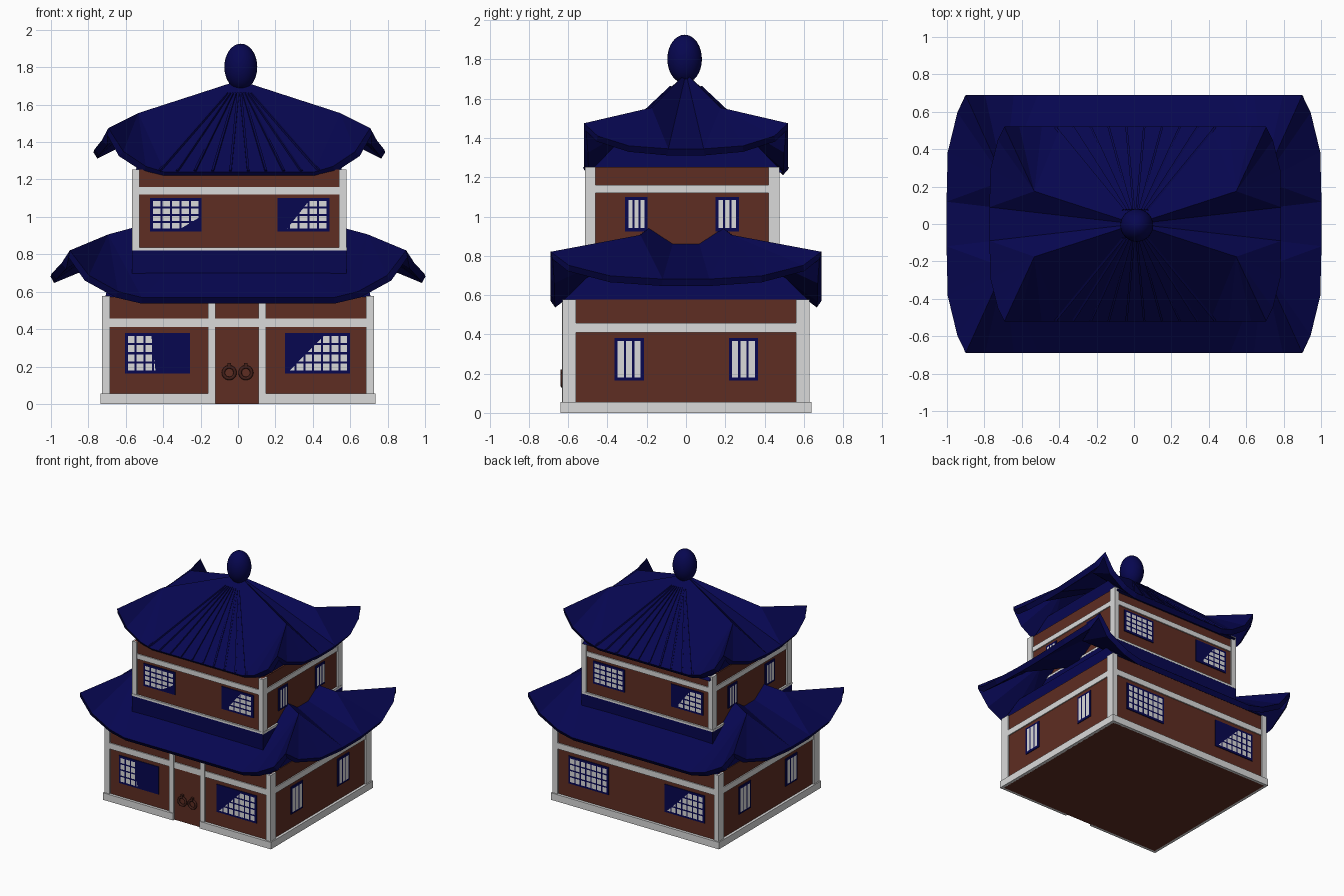
import bpy, bmesh, math
from mathutils import Matrix, Vector

if "Cube" in bpy.data.objects:
    bpy.data.objects.remove(bpy.data.objects["Cube"])


def material(name, rgb):
    m = bpy.data.materials.new(name)
    m.diffuse_color = (*rgb, 1)
    m.use_nodes = True
    m.node_tree.nodes["Principled BSDF"].inputs["Base Color"].default_value = m.diffuse_color
    return m


NAVY = material("navy", (0.002, 0.002, 0.08))
BROWN = material("red brown", (0.112, 0.026, 0.016))
WHITE = material("off white", (0.70, 0.70, 0.70))
DARK = material("dark brown", (0.055, 0.014, 0.01))


def finish(bm, name, mat):
    me = bpy.data.meshes.new(name)
    bm.to_mesh(me)
    bm.free()
    me.materials.append(mat)
    ob = bpy.data.objects.new(name, me)
    bpy.context.collection.objects.link(ob)
    return ob


def box(name, mat, x0, x1, y0, y1, z0, z1, top=(1, 1)):
    """Box between limits; top scales the upper face for a taper."""
    bm = bmesh.new()
    bmesh.ops.create_cube(bm, size=1)
    for v in bm.verts:
        tx, ty = top if v.co.z > 0 else (1, 1)
        v.co = ((x0 + x1) / 2 + v.co.x * (x1 - x0) * tx,
                (y0 + y1) / 2 + v.co.y * (y1 - y0) * ty,
                (z0 + z1) / 2 + v.co.z * (z1 - z0))
    return finish(bm, name, mat)


def band(name, cx, cy, hx, hy, z0, z1, t=0.02, gap=None):
    """White beam running around a storey, with an optional front gap."""
    for s, side in ((-1, "left"), (1, "right")):
        a, b = sorted((cx + s * hx, cx + s * (hx - t)))
        box(f"{name}_{side}", WHITE, a, b, cy - hy, cy + hy, z0, z1)
    box(f"{name}_back", WHITE, cx - hx, cx + hx, cy + hy - t, cy + hy, z0, z1)
    spans = [(cx - hx, gap[0]), (gap[1], cx + hx)] if gap else [(cx - hx, cx + hx)]
    for a, b in spans:
        box(f"{name}_front", WHITE, a, b, cy - hy, cy - hy + t, z0, z1)


def window(name, angle, dist, centre, u0, u1, z0, z1, cols, rows, clip=None):
    """Navy plate with white panes; clip keeps the panes right of a line."""
    place = Matrix.Translation((*centre, 0)) @ Matrix.Rotation(math.radians(angle), 4, 'Z')
    plate = box(name + "_plate", NAVY, u0, u1, -dist - 0.006, -dist + 0.002, z0, z1)
    plate.data.transform(place)
    bm = bmesh.new()
    m, g = 0.016, 0.011
    pw, ph = (u1 - u0 - 2 * m + g) / cols, (z1 - z0 - 2 * m + g) / rows
    for i in range(cols):
        for j in range(rows):
            a, b = u0 + m + i * pw, z0 + m + j * ph
            c, d = a + pw - g, b + ph - g
            bm.faces.new([bm.verts.new((u, -dist - 0.009, z))
                          for u, z in ((a, b), (c, b), (c, d), (a, d))])
    if clip:
        (pu, pz), (qu, qz) = clip
        bmesh.ops.bisect_plane(bm, geom=bm.verts[:] + bm.edges[:] + bm.faces[:],
                               plane_co=(pu, -dist, pz),
                               plane_no=(pz - qz, 0, qu - pu), clear_outer=True)
    bm.transform(place)
    finish(bm, name + "_panes", WHITE)


# Roof shape: one quarter of the eave, the hip peak and the apex
FRONT = [(0.40, 0.52, 1.24), (0.50, 0.52, 1.27), (0.62, 0.52, 1.35), (0.70, 0.52, 1.475)]
SIDE = [(0.735, 0.45, 1.41), (0.775, 0.29, 1.36), (0.78, 0.09, 1.345)]
PEAK, APEX = (0.54, 0.175, 1.555), (0, 0, 1.73)


def roof(name, cx, s, s_y, base, sz):
    bm = bmesh.new()

    def face(pts):
        bm.faces.new([bm.verts.new((cx + p[0] * s, p[1] * s_y, base + (p[2] - 1.25) * sz))
                      for p in pts])

    def flip(p, sx, sy):
        return (p[0] * sx, p[1] * sy, p[2])

    for sx in (-1, 1):
        for sy in (-1, 1):
            eave = [flip(p, sx, sy) for p in FRONT + SIDE]
            peak = flip(PEAK, sx, sy)
            face([APEX, peak, eave[0]])
            face([APEX, peak, eave[-1]])
            for a, b in zip(eave, eave[1:]):
                face([peak, a, b])
        face([APEX, flip(SIDE[-1], sx, 1), flip(SIDE[-1], sx, -1)])
        face([APEX, flip(FRONT[0], 1, sx), flip(FRONT[0], -1, sx)])
    bmesh.ops.remove_doubles(bm, verts=bm.verts[:], dist=0.0005)
    for f in bm.faces:
        f.normal_update()
        if f.normal.z < 0:
            f.normal_flip()
    ob = finish(bm, name, NAVY)
    mod = ob.modifiers.new("thickness", 'SOLIDIFY')
    mod.thickness, mod.offset = 0.04, -1


def rib(name, a, b, w):
    """Thin bar between two points."""
    a, b = Vector(a), Vector(b)
    d = b - a
    bm = bmesh.new()
    bmesh.ops.create_cube(bm, size=1, matrix=Matrix.Translation((a + b) / 2)
                          @ d.to_track_quat('Z', 'Y').to_matrix().to_4x4()
                          @ Matrix.Diagonal((w, w, d.length, 1)))
    finish(bm, name, NAVY)


def storey(name, cx, cy, hx, hy, z0, z1, px, py, base_h, beam, gap=None):
    """Walls, corner posts, base strip and upper beam."""
    box(name + "_walls", BROWN, cx - hx + 0.012, cx + hx - 0.012,
        cy - hy + 0.012, cy + hy - 0.012, z0, z1)
    for sx in (-1, 1):
        for sy in (-1, 1):
            xs = sorted((cx + sx * hx, cx + sx * (hx - px)))
            ys = sorted((cy + sy * hy, cy + sy * (hy - py)))
            box(name + "_corner_post", WHITE, *xs, *ys, z0 + 0.001, z1)
    band(name + "_beam", cx, cy, hx - 0.004, hy - 0.004, *beam)
    grow = 0.009 if gap else 0.002
    band(name + "_base", cx, cy, hx + grow, hy + grow, z0, z0 + base_h, 0.025, gap)


# Storeys
LOW, UP = (0, 0), (0.007, -0.02)
storey("lower", *LOW, 0.726, 0.63, 0, 0.578, 0.042, 0.07, 0.055, (0.41, 0.457), (-0.12, 0.11))
storey("upper", *UP, 0.573, 0.495, 0.82, 1.253, 0.04, 0.055, 0.017, (1.12, 1.16))

# Roofs and the blocks filling them
roof("lower_roof", 0, 1.285, 1.325, 0.58, 1.07)
roof("upper_roof", 0.007, 1, 1, 1.25, 1)
box("lower_attic", NAVY, -0.71, 0.71, -0.625, 0.625, 0.572, 0.70, (0.95, 0.79))
box("upper_attic", NAVY, -0.55, 0.56, -0.495, 0.495, 1.225, 1.38, (0.95, 0.69))
box("upper_plinth", NAVY, -0.567, 0.581, -0.516, 0.476, 0.60, 0.822)
for sy in (-1, 1):
    for i in range(10):
        x = (i - 4.5) * 0.095
        rib("roof_rib", (0.007 + x * 0.15, sy * 0.075, 1.66),
            (0.007 + x, sy * 0.518, 1.245), 0.012)

# Roof finial
bm = bmesh.new()
bmesh.ops.create_uvsphere(bm, u_segments=32, v_segments=16, radius=1,
                          matrix=Matrix.Translation((0.015, -0.007, 1.802))
                          @ Matrix.Diagonal((0.088, 0.088, 0.124, 1)))
for f in bm.faces:
    f.smooth = True
finish(bm, "finial", NAVY)

# Door with posts, centre seam and ring handles
for x0, x1 in ((-0.16, -0.12), (0.11, 0.15)):
    box("door_post", WHITE, x0, x1, -0.632, -0.60, 0.001, 0.578)
for x0, x1 in ((-0.12, -0.007), (-0.003, 0.11)):
    box("door_leaf", BROWN, x0, x1, -0.621, -0.60, 0.0, 0.41)
for x in (-0.047, 0.042):
    bpy.ops.mesh.primitive_torus_add(major_segments=24, minor_segments=8, major_radius=0.031,
                                     minor_radius=0.009, location=(x, -0.63, 0.167),
                                     rotation=(math.pi / 2, 0, 0))
    ring = bpy.context.object
    ring.name = "door_ring"
    ring.data.materials.append(DARK)
    bpy.ops.object.shade_smooth()
    box("ring_mount", DARK, x - 0.009, x + 0.009, -0.639, -0.615, 0.195, 0.22)

# Front windows, some panes cut along a slant
CUT_LOW, CUT_UP = ((0.267, 0.17), (0.465, 0.37)), ((0.258, 0.94), (0.368, 1.08))
window("lower_front_left", 0, 0.618, LOW, -0.605, -0.257, 0.162, 0.38, 7, 4,
       ((-0.465, 0.38), (-0.44, 0.17)))
window("lower_front_right", 0, 0.618, LOW, 0.25, 0.60, 0.162, 0.38, 7, 4, CUT_LOW)
window("upper_front_left", 0, 0.483, UP, -0.477, -0.202, 0.922, 1.10, 5, 4,
       ((-0.217, 0.995), (-0.317, 0.935)))
window("upper_front_right", 0, 0.483, UP, 0.203, 0.483, 0.922, 1.10, 5, 4, CUT_UP)
# Back windows
window("lower_back_left", 180, 0.618, LOW, -0.59, -0.24, 0.162, 0.38, 7, 4)
window("lower_back_right", 180, 0.618, LOW, 0.25, 0.60, 0.162, 0.38, 7, 4, CUT_LOW)
window("upper_back_left", 180, 0.483, UP, -0.477, -0.202, 0.922, 1.10, 5, 4)
window("upper_back_right", 180, 0.483, UP, 0.203, 0.483, 0.922, 1.10, 5, 4, CUT_UP)
# Side windows
for angle, side in ((90, "right"), (270, "left")):
    for a, b in ((-0.365, -0.215), (0.218, 0.367)):
        window("lower_" + side, angle, 0.714, LOW, a, b, 0.165, 0.382, 3, 1)
    for a, b in ((-0.29, -0.175), (0.17, 0.29)):
        window("upper_" + side, angle, 0.561, UP, a, b, 0.925, 1.10, 3, 1)
